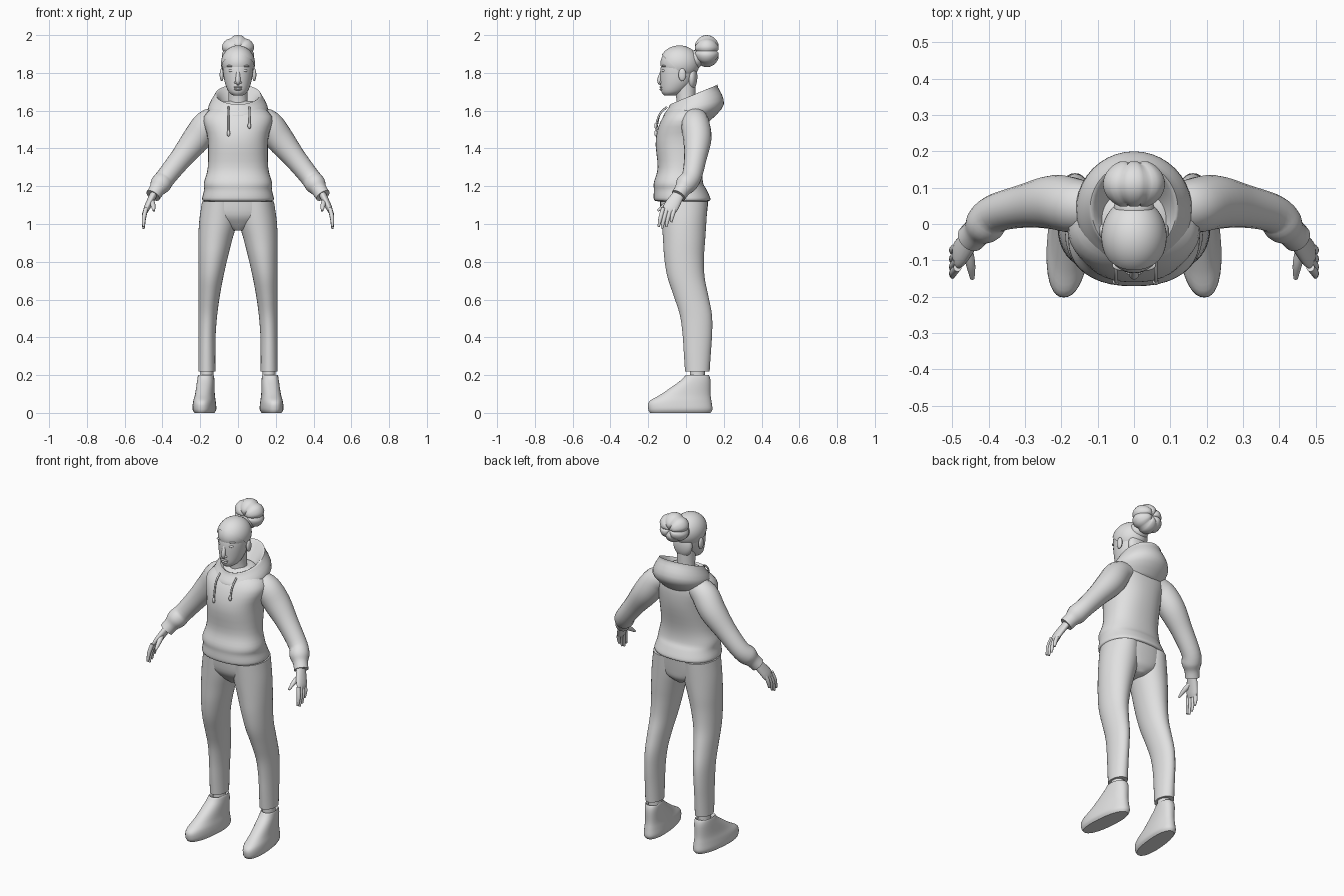
import bpy, bmesh, math
from mathutils import Vector, Matrix

if "Cube" in bpy.data.objects:
    bpy.data.objects.remove(bpy.data.objects["Cube"], do_unlink=True)

grey = bpy.data.materials.new("plain_grey")
grey.use_nodes = True
shade = (.75, .75, .75, 1)
grey.diffuse_color = shade
grey.node_tree.nodes["Principled BSDF"].inputs["Base Color"].default_value = shade
parts = []


def finish(name, bm):
    """Turn a bmesh into a named object."""
    bmesh.ops.recalc_face_normals(bm, faces=bm.faces)
    mesh = bpy.data.meshes.new(name)
    bm.to_mesh(mesh)
    bm.free()
    mesh.materials.append(grey)
    part = bpy.data.objects.new(name, mesh)
    bpy.context.collection.objects.link(part)
    parts.append(part)


def ease(value):
    """Smooth step between zero and one."""
    value = max(0, min(1, value))
    return value * value * (3 - 2 * value)


def smooth_rows(rows, steps=4):
    """Catmull-Rom interpolation through rows of numbers."""
    result = []
    last = len(rows) - 1
    for i in range(last):
        before, start, end, after = (rows[max(0, min(last, i + k))] for k in (-1, 0, 1, 2))
        for step in range(steps):
            t = step / steps
            row = []
            for a, b, c, d in zip(before, start, end, after):
                slope_b, slope_c = (c - a) / 2, (d - b) / 2
                blend = ease(t)
                row.append(b + (c - b) * blend + slope_b * t * (1 - t) ** 2 - slope_c * t * t * (1 - t))
            result.append(row)
    return result + [list(rows[last])]


def skin(name, rings, side):
    """Bridge rings of points and cap both ends."""
    bm = bmesh.new()
    loops = [[bm.verts.new((x * side, y, z)) for x, y, z in ring] for ring in rings]
    for lower, upper in zip(loops, loops[1:]):
        for i in range(len(lower)):
            bm.faces.new((lower[i - 1], lower[i], upper[i], upper[i - 1]))
    bm.faces.new(loops[0])
    bm.faces.new(loops[-1])
    finish(name, bm)


def circle(sides):
    angles = [math.tau * i / sides for i in range(sides)]
    return [(math.cos(angle), math.sin(angle)) for angle in angles]


def loft(name, rows, side=1, power=2, splay=0):
    """Level sections: centre y, z, radius x, radius y, optional tilt and centre x."""
    def squared(value, radius):
        return math.copysign(abs(value) ** (2 / power), value) * radius

    rings = []
    padded = [tuple(row) + (0,) * (6 - len(row)) for row in rows]
    for y, z, radius_x, radius_y, tilt, x in smooth_rows(padded):
        ring = []
        for cosine, sine in circle(40):
            dx, dy = squared(cosine, radius_x), squared(sine, radius_y)
            ring.append((x + dx + splay * (y + dy), y + dy, z + tilt * dy))
        rings.append(ring)
    skin(name, rings, side)


def tube(name, rows, side=1):
    """Sections across a path: x, y, z, radius along y, optional second radius."""
    rows = smooth_rows([tuple(row) + row[3:] * (5 - len(row)) for row in rows])
    points = [Vector(row[:3]) for row in rows]
    rings = []
    for i, (point, row) in enumerate(zip(points, rows)):
        along = (points[min(i + 1, len(points) - 1)] - points[max(i - 1, 0)]).normalized()
        wide = Vector((0, 1, 0))
        wide = (wide - along * wide.dot(along)).normalized()
        deep = along.cross(wide)
        rings.append([point + wide * row[3] * cosine + deep * row[4] * sine
                      for cosine, sine in circle(20)])
    skin(name, rings, side)


def ball(name, centre, size, lobes=0, hairline=None):
    """Ellipsoid with poles along y, optionally grooved or trimmed at the hairline."""
    bm = bmesh.new()
    bmesh.ops.create_uvsphere(bm, u_segments=40, v_segments=20, radius=1)
    if lobes:
        for vert in bm.verts:
            angle = math.atan2(vert.co.x, vert.co.y)
            vert.co *= 1 - .13 * (1 - abs(math.cos(lobes * angle / 2))) ** 2
            vert.co.z *= 1 - .3 * max(0, 1 - 2.5 * vert.co.xy.length)
    turn = Matrix.Rotation(-math.pi / 2, 4, 'X')
    bm.transform(Matrix.Translation(centre) @ Matrix.Diagonal((*size, 1)) @ turn)
    if hairline:
        bmesh.ops.bisect_plane(bm, geom=bm.verts[:] + bm.edges[:] + bm.faces[:],
                               plane_co=hairline, plane_no=(0, 1, 1), clear_inner=True)
    finish(name, bm)


# Head, neck and hair
skull, skull_size = Vector((0, -.035, 1.85)), Vector((.085, .1, .09))
ball("cranium", skull, skull_size)
loft("face_and_jaw", [(-.085, 1.68, .025, .03), (-.07, 1.7, .05, .06), (-.05, 1.75, .07, .085),
                      (-.04, 1.82, .08, .095), (-.03, 1.88, .08, .09)])
loft("neck", [(0, 1.56, .06, .05), (0, 1.66, .05, .05), (-.01, 1.76, .05, .06)])
ball("hair", skull, skull_size * 1.06, hairline=(0, -.12, 1.89))
ball("hair_bun", (0, .11, 1.915), (.09, .07, .085), lobes=6)
ball("bun_base", (0, .045, 1.87), (.055, .045, .05))
ball("nape_hair", (0, .03, 1.78), (.06, .03, .07))

# Face
tube("nose", [(0, -.12, 1.83, .007), (0, -.14, 1.76, .013), (0, -.13, 1.74, .007)])
ball("upper_lip", (0, -.13, 1.724), (.025, .01, .006))
ball("lower_lip", (0, -.128, 1.713), (.02, .012, .007))

# Hoodie body with a gathered hem
loft("hoodie_body", [(-.02, 1.12, .17, .13), (-.02, 1.13, .19, .15), (-.03, 1.18, .18, .14),
                     (-.04, 1.22, .18, .13), (-.03, 1.3, .16, .12), (-.02, 1.45, .16, .14),
                     (0, 1.57, .18, .12), (.02, 1.65, .08, .06)], power=2.3)

# Hood: outer wall, rim, then the inside of the bowl
loft("hood", [(.02, 1.53, .12, .1, .1), (.04, 1.6, .16, .16, .2), (.04, 1.67, .13, .13, .4),
              (.04, 1.68, .11, .12, .4), (.02, 1.6, .06, .06, .3)])

# Seat of the trousers
loft("trouser_seat", [(0, .965, .03, .07), (0, 1, .12, .1), (-.01, 1.05, .18, .12),
                      (-.01, 1.14, .18, .13)], power=2.3)

# Trouser leg sections: tapering, spreading outward and stepping back below the knee
leg = []
for i in range(10):
    t = i / 9
    inner = .12 * math.sin(math.pi / 2 * max(0, min(1, 1.3 * t - .13)))
    outer = .19 + .02 * ease(t * 6)
    centre_y = -.01 + .07 * ease((t - .35) / .4)
    leg.append((centre_y, 1.12 - .9 * t, (outer - inner) / 2, .125 - .06 * t, 0, (outer + inner) / 2))

for side, label in ((1, "left_"), (-1, "right_")):
    # Paired features of the face
    ball(label + "eye", (side * .034, -.114, 1.812), (.016, .014, .009))
    ball(label + "brow", (side * .036, -.114, 1.836), (.024, .014, .006))
    ball(label + "nostril", (side * .012, -.132, 1.75), (.008, .009, .007))
    ball(label + "ear", (side * .086, -.02, 1.79), (.011, .02, .034))

    # Sleeve with a puffed forearm and a tight cuff
    tube(label + "sleeve", [
        (.1, .05, 1.56, .06), (.16, .05, 1.53, .075), (.22, .06, 1.45, .075), (.3, .05, 1.35, .06),
        (.38, .03, 1.25, .053), (.41, 0, 1.21, .055), (.43, -.02, 1.18, .042), (.45, -.04, 1.15, .04)], side)

    # Hand
    tube(label + "palm", [(.44, -.03, 1.17, .03, .02), (.48, -.08, 1.09, .04, .017),
                          (.49, -.09, 1.06, .03, .01)], side)
    lengths = {"index": .1, "middle": .11, "ring": .1, "little": .075}
    for i, (finger, length) in enumerate(lengths.items()):
        y = .02 * i - .12
        tube(label + finger + "_finger", [
            (.486, y, 1.085, .011), (.498, y - length / 7, 1.085 - length / 2, .011),
            (.5, y - length / 4, 1.085 - length, .006)], side)
    tube(label + "thumb", [(.46, -.06, 1.13, .014), (.45, -.11, 1.1, .013), (.445, -.15, 1.07, .006)], side)

    # Leg, ankle and shoe
    loft(label + "trouser_leg", leg, side)
    loft(label + "ankle", [(.06, .15, .034, .04, 0, .165), (.06, .25, .034, .04, 0, .165)], side)
    shoe = [(-.03, 0, .05, .16), (-.03, .02, .06, .17), (-.03, .06, .057, .165), (0, .1, .05, .13),
            (.05, .17, .045, .08), (.06, .2, .04, .06), (.06, .18, .03, .05)]
    loft(label + "shoe", [row + (0, .175) for row in shoe], side, power=2.3, splay=-.09)

    # Drawstring and its knot
    x, end = (.06, 1.52) if side > 0 else (.05, 1.48)
    tube(label + "drawstring", [(x, -.1, 1.62, .005), (x, -.14, 1.58, .005), (x, -.16, end, .005)], side)
    ball(label + "drawstring_knot", (side * x, -.16, end), (.009, .008, .016))

# Smooth shading with sharp edges kept
bpy.ops.object.select_all(action='DESELECT')
for part in parts:
    part.select_set(True)
bpy.context.view_layer.objects.active = parts[0]
bpy.ops.object.shade_smooth_by_angle(angle=math.radians(45))
